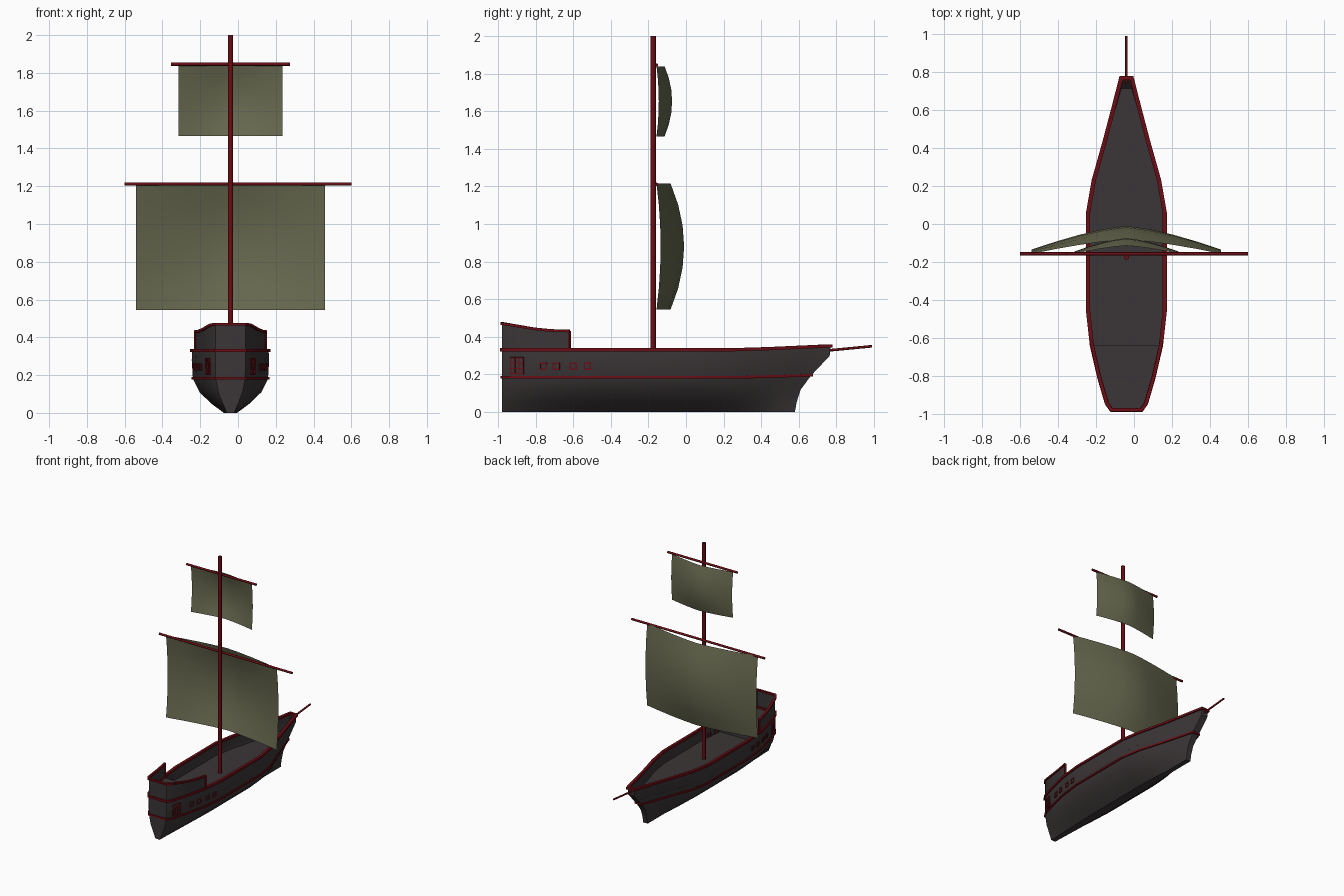
import bpy, bmesh, math
from mathutils import Vector

if "Cube" in bpy.data.objects:
    bpy.data.objects.remove(bpy.data.objects["Cube"])

CX = -0.04          # centreline of the ship
MAST_Y = -0.175
STATIONS = [(-0.98, 0.08), (-0.945, 0.105), (-0.81, 0.145), (-0.64, 0.185), (-0.46, 0.205),
            (0.06, 0.205), (0.23, 0.175), (0.44, 0.115), (0.62, 0.067), (0.77, 0.028)]
# rows: height, share of full beam, stem position
ROWS = [(0.0, 0.17, 0.58), (0.05, 0.50, 0.59), (0.11, 0.80, 0.61), (0.18, 0.97, 0.665),
        (0.28, 1.0, 0.765), (0.33, 0.985, 0.77)]


def material(name, rgb):
    m = bpy.data.materials.new(name)
    m.diffuse_color = (*rgb, 1)
    m.use_nodes = True
    m.node_tree.nodes["Principled BSDF"].inputs["Base Color"].default_value = m.diffuse_color
    return m


DARK = material("dark_timber", (0.043, 0.036, 0.037))
RED = material("red_trim", (0.15, 0.004, 0.007))
CLOTH = material("sailcloth", (0.135, 0.14, 0.078))


def make(name, verts, faces, mat, smooth=None):
    me = bpy.data.meshes.new(name)
    me.from_pydata([tuple(v) for v in verts], [], faces)
    bm = bmesh.new()
    bm.from_mesh(me)
    bmesh.ops.recalc_face_normals(bm, faces=bm.faces)
    bm.to_mesh(me)
    bm.free()
    me.materials.append(mat)
    ob = bpy.data.objects.new(name, me)
    bpy.context.collection.objects.link(ob)
    if smooth:
        bpy.ops.object.select_all(action='DESELECT')
        ob.select_set(True)
        bpy.context.view_layer.objects.active = ob
        bpy.ops.object.shade_smooth_by_angle(angle=math.radians(smooth))
    return ob


def lerp_table(table, x, col):
    for a, b in zip(table, table[1:]):
        if x <= b[0]:
            t = max(0, (x - a[0]) / (b[0] - a[0]))
            return a[col] + (b[col] - a[col]) * t
    return table[-1][col]


def hull_point(y, z, side=1):
    w = max(lerp_table(STATIONS, y, 1) * lerp_table(ROWS, z, 1), 0.02)
    sheer = max(0, y - 0.3) * 0.045 * z / 0.33
    if y > 0.23:
        y = 0.23 + (y - 0.23) * (lerp_table(ROWS, z, 2) - 0.23) / 0.54
    return Vector((CX + side * w, y, z + sheer))


def outline(z, ys=None):
    ys = ys or [s[0] for s in STATIONS]
    return [hull_point(y, z, 1) for y in ys] + [hull_point(y, z, -1) for y in reversed(ys)]


def sweep(name, pts, w, h, closed):
    """Rectangular moulding along a path, mitred in plan."""
    n, verts, faces = len(pts), [], []
    for i, p in enumerate(pts):
        a = pts[i - 1] if closed or i else p
        b = pts[(i + 1) % n] if closed or i < n - 1 else p
        d1, d2 = (p - a), (b - p)
        d1.z = d2.z = 0
        d1 = d1.normalized() if d1.length else d2.normalized()
        d2 = d2.normalized() if d2.length else d1
        nrm = Vector((d1.y + d2.y, -d1.x - d2.x, 0)).normalized()
        k = w / 2 / max(0.6, nrm.dot(Vector((d1.y, -d1.x, 0))))
        verts += [p + nrm * s * k + Vector((0, 0, t * h / 2))
                  for s, t in ((-1, -1), (1, -1), (1, 1), (-1, 1))]
    for i in range(n if closed else n - 1):
        j = (i + 1) % n
        faces += [(4*i + k, 4*i + (k+1) % 4, 4*j + (k+1) % 4, 4*j + k) for k in range(4)]
    if not closed:
        faces += [(0, 1, 2, 3), tuple(range(4*n - 4, 4*n))]
    return make(name, verts, faces, RED)


def spar(name, a, b, r, sides=8):
    a, b = Vector(a), Vector(b)
    q = (b - a).to_track_quat('Z', 'Y')
    ring = [q @ Vector((r*math.cos(2*math.pi*i/sides), r*math.sin(2*math.pi*i/sides), 0))
            for i in range(sides)]
    faces = [(i, (i+1) % sides, sides + (i+1) % sides, sides + i) for i in range(sides)]
    faces += [tuple(range(sides)), tuple(range(sides, 2*sides))]
    return make(name, [a + v for v in ring] + [b + v for v in ring], faces, RED, 50)


# Hull shell with flat transom and stem
verts, faces = [], []
m = 2 * len(ROWS)
for y, _ in STATIONS:
    verts += [hull_point(y, r[0], -1) for r in reversed(ROWS)] + [hull_point(y, r[0], 1) for r in ROWS]
for i in range(len(STATIONS) - 1):
    faces += [(i*m + k, i*m + k + 1, (i+1)*m + k + 1, (i+1)*m + k) for k in range(m - 1)]
e = (len(STATIONS) - 1) * m
for k in range(len(ROWS) - 1):
    faces += [(o + k, o + k + 1, o + m - 2 - k, o + m - 1 - k) for o in (0, e)]
make("hull", verts, faces, DARK, 28)

# Decks: sunken main deck, raised stern deck and its bulkhead
deck = outline(0.23)
make("main_deck", deck, [tuple(range(len(deck)))], DARK)
stern_y = [s[0] for s in STATIONS[:4]]
deck = outline(0.325, stern_y)
make("stern_deck", deck, [tuple(range(len(deck)))], DARK)
bulk = [hull_point(-0.64, z, s) for z in (0.23, 0.325) for s in (-1, 1)]
make("stern_bulkhead", bulk, [(0, 1, 3, 2)], DARK)

# Stern castle: open-fronted wall with a sweeping top edge
CASTLE = [(-0.62, 0.43), (-0.72, 0.433), (-0.81, 0.442), (-0.945, 0.465), (-0.98, 0.47)]
low = [hull_point(y, 0.33, 1) for y, _ in CASTLE] + [hull_point(y, 0.33, -1) for y, _ in reversed(CASTLE)]
tops = [z for _, z in CASTLE]
high = [Vector((p.x, p.y, z)) for p, z in zip(low, tops + tops[::-1])]
n = len(low)
make("stern_castle", low + high, [(i, i+1, n+i+1, n+i) for i in range(n - 1)], DARK, 28)
sweep("castle_rail", high, 0.018, 0.014, False)
for i, side in ((0, "right"), (n - 1, "left")):
    spar("castle_post_" + side, low[i], high[i], 0.008, 4)

# Gunwale rail and lower wale
sweep("gunwale_rail", outline(0.33), 0.022, 0.017, True)
sweep("lower_wale", outline(0.183), 0.016, 0.014, True)


def window(name, y, z, w, h, nx, nz, side):
    """Grid of bars lying on the hull side."""
    def at(u, v):
        return hull_point(y + u, z + v, side)
    t = (at(w/2, 0) - at(-w/2, 0)).normalized()
    up = (at(0, h/2) - at(0, -h/2)).normalized()
    out = t.cross(up).normalized() * side
    c = at(0, 0)
    verts, faces = [], []
    b = 0.003
    bars = [(-w/2 + w*i/nx, 0, b, h/2 + b) for i in range(nx + 1)]
    bars += [(0, -h/2 + h*i/nz, w/2 + b, b) for i in range(nz + 1)]
    for u, v, hu, hv in bars:
        o = len(verts)
        verts += [c + t*(u + a*hu) + up*(v + d*hv) + out*f*0.005
                  for f in (-1, 1) for a, d in ((-1, -1), (1, -1), (1, 1), (-1, 1))]
        faces += [(o, o+1, o+2, o+3), (o+4, o+5, o+6, o+7)]
        faces += [(o+k, o+(k+1) % 4, o+4+(k+1) % 4, o+4+k) for k in range(4)]
    make(name, verts, faces, RED)


# Cabin lattice windows and small ports on both sides
for side, label in ((1, "right"), (-1, "left")):
    window("cabin_window_" + label, -0.9, 0.245, 0.07, 0.085, 3, 3, side)
    for i, y in enumerate((-0.76, -0.69, -0.60, -0.525)):
        window(f"port_{label}_{i + 1}", y, 0.243, 0.032, 0.032, 1, 1, side)

# Mast, yards and bowsprit
spar("mast", (CX, MAST_Y, 0.22), (CX, MAST_Y, 2.0), 0.014)
spar("main_yard", (-0.6, -0.157, 1.212), (0.6, -0.157, 1.212), 0.009)
spar("top_yard", (-0.355, -0.157, 1.846), (0.275, -0.157, 1.846), 0.009)
spar("bowsprit", (CX, 0.74, 0.325), (CX, 0.99, 0.349), 0.007)


def sail(name, half, z0, z1, camber, edge, belly, nx=8, nz=6):
    """Billowing cloth: camber across, plus belly down its height."""
    verts, faces = [], []
    for j in range(nz + 1):
        v = 2 * j / nz - 1
        for i in range(nx + 1):
            u = 2 * i / nx - 1
            f = 1 - abs(u) ** 1.4
            y = -0.157 + camber * f + (1 - v*v) * (edge + belly * f)
            verts.append((CX + u * half, y, z0 + (z1 - z0) * j / nz))
    for j in range(nz):
        for i in range(nx):
            a = j * (nx + 1) + i
            faces.append((a, a + 1, a + nx + 2, a + nx + 1))
    make(name, verts, faces, CLOTH, 40)


# Sails
sail("main_sail", 0.5, 0.545, 1.215, 0.075, 0.022, 0.05)
sail("top_sail", 0.275, 1.467, 1.84, 0.043, 0.012, 0.028)
